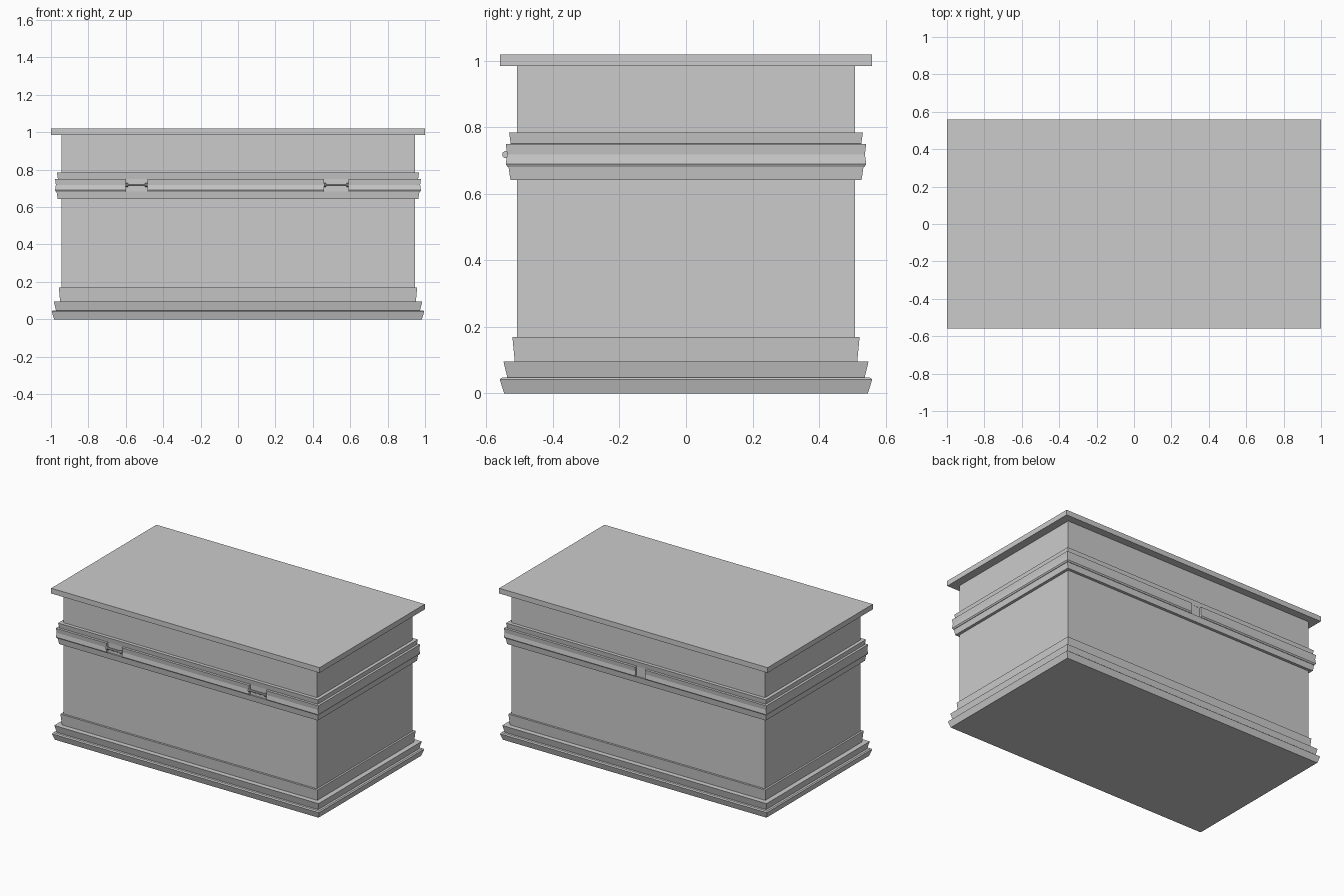
import bpy, bmesh, math
from mathutils import Matrix

if "Cube" in bpy.data.objects:
    bpy.data.objects.remove(bpy.data.objects["Cube"])

HX, HY = 0.945, 0.509      # half size of the chest body


def finish(name, bm):
    bmesh.ops.recalc_face_normals(bm, faces=bm.faces[:])
    me = bpy.data.meshes.new(name)
    bm.to_mesh(me)
    bm.free()
    ob = bpy.data.objects.new(name, me)
    bpy.context.collection.objects.link(ob)
    return ob


def box(name, hx, hy, z0, z1):
    bm = bmesh.new()
    bmesh.ops.create_cube(bm, size=1, matrix=Matrix.Translation((0, 0, (z0 + z1) / 2))
                          @ Matrix.Diagonal((2 * hx, 2 * hy, z1 - z0, 1)))
    return finish(name, bm)


def sweep(name, path, profile, closed=False):
    """Sweep an (outward offset, z) section along (x, y, out_x, out_y) stations."""
    bm = bmesh.new()
    rings = [[bm.verts.new((x + o * sx, y + o * sy, z)) for o, z in profile]
             for x, y, sx, sy in path]
    n = len(profile)
    pairs = list(zip(rings, rings[1:]))
    if closed:
        pairs.append((rings[-1], rings[0]))
    else:
        bm.faces.new(rings[0])
        bm.faces.new(rings[-1])
    for a, b in pairs:
        for i in range(n):
            j = (i + 1) % n
            bm.faces.new((a[i], a[j], b[j], b[i]))
    return finish(name, bm)


# Body and lid
box("chest_body", HX, HY, 0, 0.99)
box("lid_slab", 1.0, 0.56, 0.985, 1.02)

# Mouldings running all the way round
corners = [(sx * HX, sy * HY, sx, sy) for sx, sy in ((-1, -1), (1, -1), (1, 1), (-1, 1))]
mouldings = {
    "plinth_foot": [(-0.02, 0), (0.038, 0), (0.051, 0.042), (0.044, 0.048), (-0.02, 0.048)],
    "plinth_middle": [(-0.02, 0.046), (0.028, 0.046), (0.04, 0.096), (-0.02, 0.096)],
    "plinth_top": [(-0.02, 0.094), (0.006, 0.094), (0.013, 0.17), (-0.02, 0.17)],
    "belt_lower": [(-0.02, 0.642), (0.019, 0.642), (0.025, 0.683), (-0.02, 0.683)],
    "belt_recess": [(-0.02, 0.682), (0.017, 0.682), (0.017, 0.751), (-0.02, 0.751)],
    "belt_upper": [(-0.02, 0.75), (0.018, 0.75), (0.023, 0.784), (-0.02, 0.784)],
}
for name, profile in mouldings.items():
    sweep(name, corners, profile, closed=True)

# Raised belt strip, broken by two front gaps and one back gap
strip = [(0.0, 0.681), (0.028, 0.681), (0.033, 0.69), (0.029, 0.719), (0.033, 0.75), (0.0, 0.752)]
fl, fr, br, bl = corners
sweep("belt_strip_left", [(-0.60, -HY, 0, -1), fl, bl, (-0.075, HY, 0, 1)], strip)
sweep("belt_strip_front", [(-0.485, -HY, 0, -1), (0.46, -HY, 0, -1)], strip)
sweep("belt_strip_right", [(0.59, -HY, 0, -1), fr, br, (0.0, HY, 0, 1)], strip)

# Latch pins across the front gaps: thin rod with a collar at each end
for side, x0, x1 in (("left", -0.60, -0.485), ("right", 0.46, 0.59)):
    bm = bmesh.new()
    parts = [((x0 + x1) / 2, x1 - x0, 0.007),
             (x0 + 0.005, 0.012, 0.011), (x1 - 0.005, 0.012, 0.011)]
    for cx, length, r in parts:
        bmesh.ops.create_cone(bm, cap_ends=True, segments=10, radius1=r, radius2=r, depth=length,
                              matrix=Matrix.Translation((cx, -HY - 0.033, 0.718))
                              @ Matrix.Rotation(math.pi / 2, 4, 'Y'))
    finish("latch_pin_" + side, bm)
